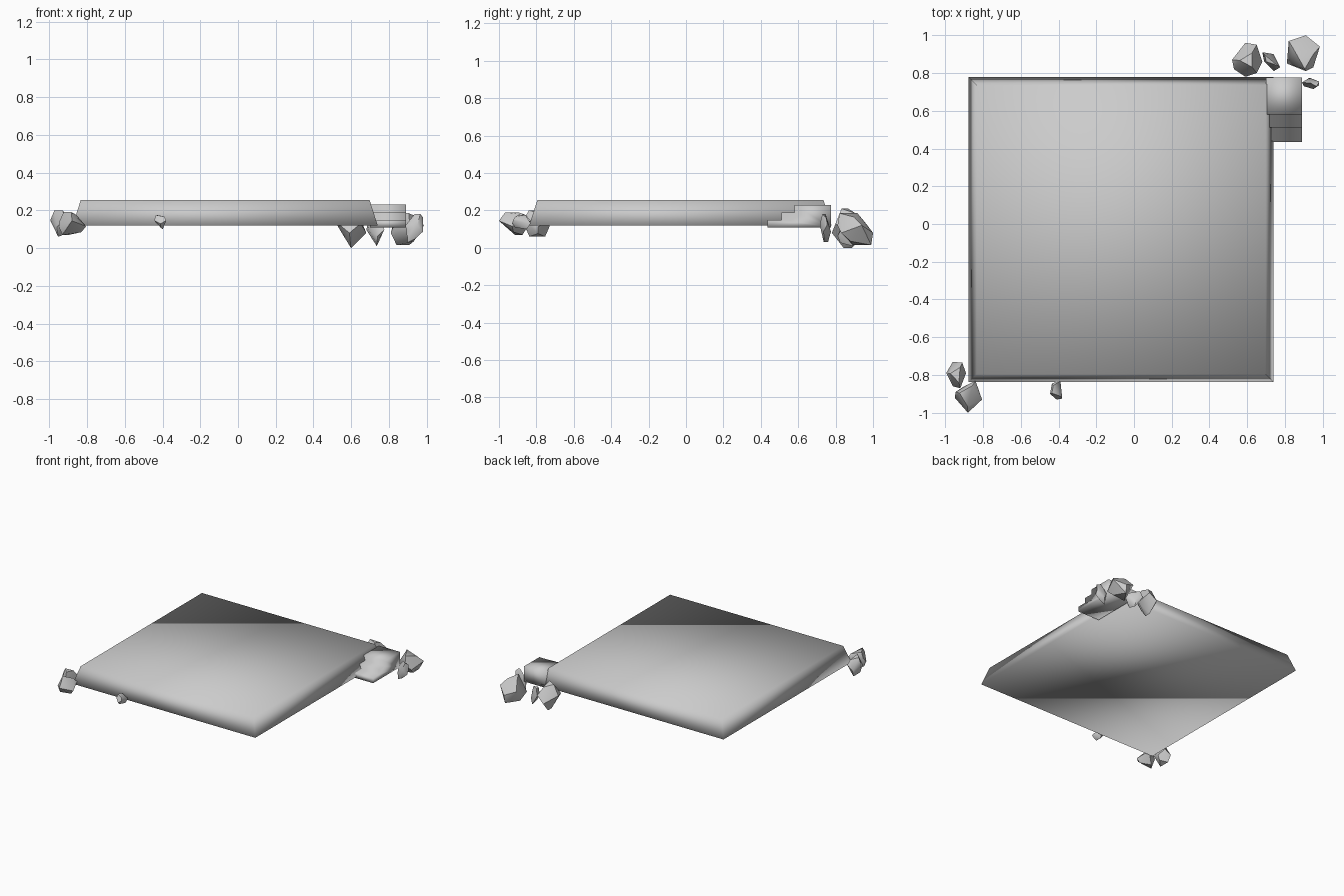
import bpy, bmesh, math
from mathutils import Vector

if "Cube" in bpy.data.objects:
    bpy.data.objects.remove(bpy.data.objects["Cube"])


def finish(name, bm, sharp_angle=None):
    """Turn a bmesh into a smooth-shaded object, optionally keeping sharp edges."""
    bmesh.ops.recalc_face_normals(bm, faces=bm.faces)
    for f in bm.faces:
        f.smooth = True
    if sharp_angle is not None:
        for e in bm.edges:
            e.smooth = e.calc_face_angle(0) < math.radians(sharp_angle)
    mesh = bpy.data.meshes.new(name)
    bm.to_mesh(mesh)
    bm.free()
    ob = bpy.data.objects.new(name, mesh)
    bpy.context.collection.objects.link(ob)
    return ob


# Square platform with sloping sides
bm = bmesh.new()
bmesh.ops.create_cube(bm, size=2)
for v in bm.verts:
    half, z = (0.765, 0.255) if v.co.z > 0 else (0.808, 0.12)
    v.co = Vector((-0.068 + v.co.x * half, -0.03 + v.co.y * half, z))
finish("platform", bm)

# Corner stairs: side profile (y, z) extruded along x
profile = [(0.435, 0.11), (0.435, 0.15), (0.51, 0.15), (0.51, 0.19),
           (0.58, 0.19), (0.58, 0.23), (0.775, 0.23), (0.775, 0.11)]
bm = bmesh.new()
face = bm.faces.new([bm.verts.new((0.70, y, z)) for y, z in profile])
ext = bmesh.ops.extrude_face_region(bm, geom=[face], use_keep_orig=True)
for v in ext["geom"]:
    if isinstance(v, bmesh.types.BMVert):
        v.co.x = 0.89
finish("corner_stairs", bm)


def rock(name, outline, lo, hi, top=0.55, bottom=0.5, shift=(0, 0), wob=0.12):
    """Faceted boulder: hull of a wavering plan outline and smaller end rings."""
    n = len(outline)
    c = Vector((sum(p[0] for p in outline) / n, sum(p[1] for p in outline) / n))
    s = Vector(shift)
    h = hi - lo
    bm = bmesh.new()
    for i, p in enumerate(outline):
        p = Vector(p)
        bm.verts.new((p.x, p.y, lo + h * (0.5 + wob * (-1) ** i)))
        if i % 2 == 0:
            q = c + (p - c) * top + s
            bm.verts.new((q.x, q.y, hi - h * 0.06 * (i % 4)))
        else:
            q = c + (p - c) * bottom - s
            bm.verts.new((q.x, q.y, lo + h * 0.06 * ((i - 1) % 4)))
    hull = bmesh.ops.convex_hull(bm, input=bm.verts)
    junk = [g for g in hull["geom_interior"] if isinstance(g, bmesh.types.BMVert)]
    bmesh.ops.delete(bm, geom=junk, context='VERTS')
    finish(name, bm, 45)


# Rocks at the back right corner
rock("back_rock_large", [(.52, .87), (.59, .96), (.65, .95), (.68, .86),
     (.65, .80), (.59, .78), (.53, .82)], 0.0, 0.21, 0.5, 0.25)
rock("back_rock_small", [(.68, .91), (.74, .90), (.775, .83), (.74, .81),
     (.69, .86)], 0.01, 0.15, 0.7, 0.7)
rock("back_rock_outer", [(.82, .97), (.91, 1.0), (.985, .94), (.95, .83),
     (.91, .81), (.81, .85)], 0.015, 0.185, 0.6, 0.65, (0, -0.025))
rock("stair_rock", [(.89, .75), (.93, .775), (.98, .755), (.98, .735),
     (.95, .715), (.90, .73)], 0.03, 0.18, 0.5, 0.5, (0.022, 0))

# Rocks at the front left corner and along the front edge
rock("front_rock_left", [(-.995, -.79), (-.96, -.73), (-.91, -.735), (-.89, -.79),
     (-.92, -.87), (-.96, -.86)], 0.06, 0.20, 0.6, 0.65)
rock("front_rock_corner", [(-.945, -.89), (-.90, -.86), (-.84, -.83), (-.805, -.93),
     (-.88, -1.0), (-.95, -.92)], 0.07, 0.19, 0.65, 0.7)
rock("front_rock_pebble", [(-.435, -.845), (-.39, -.83), (-.38, -.925),
     (-.41, -.93), (-.445, -.90)], 0.10, 0.175, 0.7, 0.6)
